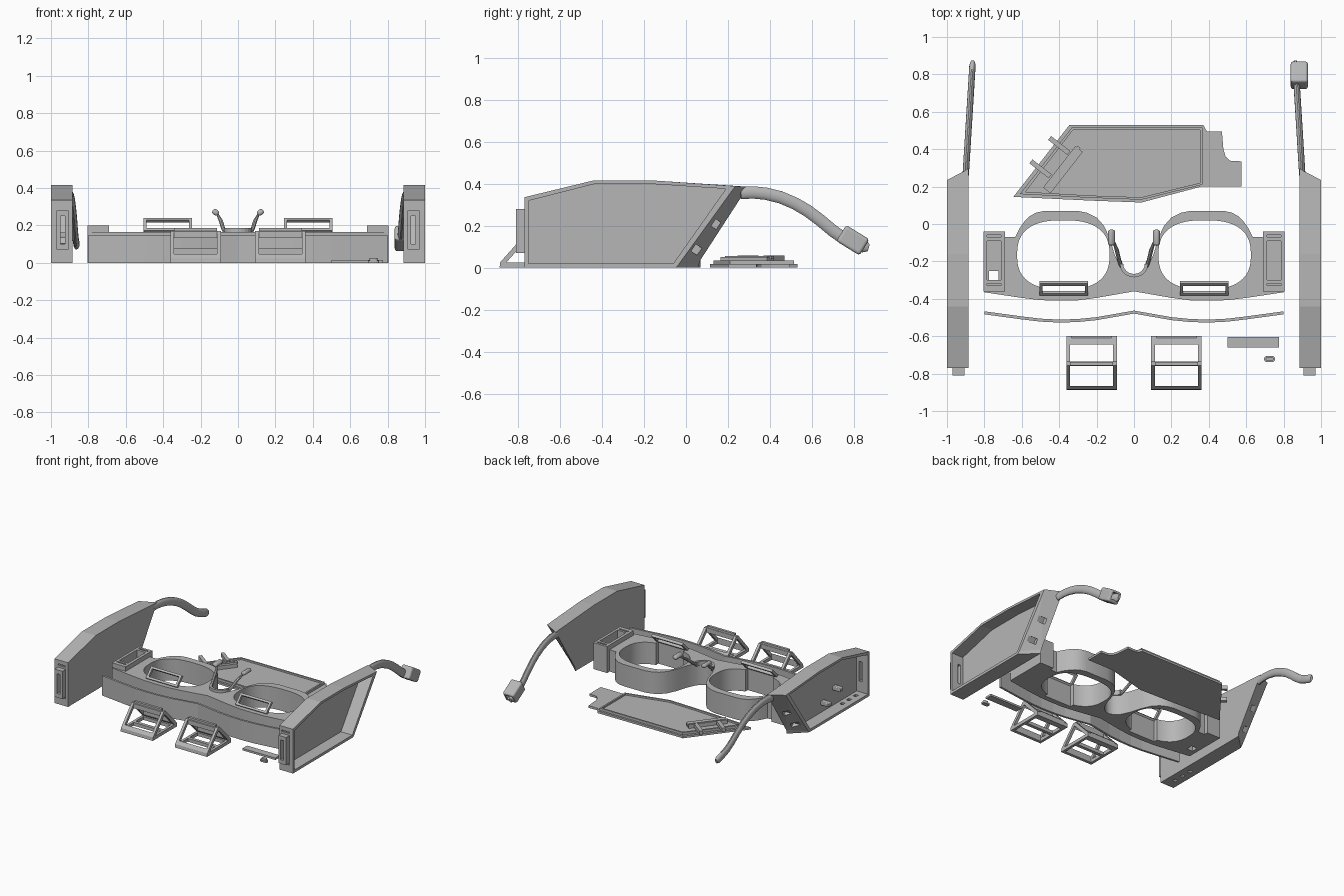
import bpy, bmesh, math
from mathutils import Vector, Matrix

if "Cube" in bpy.data.objects:
    bpy.data.objects.remove(bpy.data.objects["Cube"], do_unlink=True)

grey = bpy.data.materials.new("matte_grey")
grey.use_nodes = True
GREY = (0.47, 0.47, 0.47, 1)
grey.diffuse_color = GREY
grey.node_tree.nodes["Principled BSDF"].inputs["Base Color"].default_value = GREY


def finish(name, bm):
    bmesh.ops.recalc_face_normals(bm, faces=bm.faces[:])
    me = bpy.data.meshes.new(name)
    bm.to_mesh(me)
    bm.free()
    me.materials.append(grey)
    ob = bpy.data.objects.new(name, me)
    bpy.context.collection.objects.link(ob)
    return ob


def loft(name, rings):
    """Skin a list of equal-length point rings and cap both ends."""
    bm = bmesh.new()
    rows = [[bm.verts.new(p) for p in ring] for ring in rings]
    n = len(rows[0])
    for a, b in zip(rows, rows[1:]):
        for i in range(n):
            bm.faces.new((a[i], a[(i + 1) % n], b[(i + 1) % n], b[i]))
    bm.faces.new(rows[0])
    bm.faces.new(rows[-1])
    return finish(name, bm)


def slab(name, pts, low, high):
    return loft(name, [[(x, y, z) for x, y in pts] for z in (low, high)])


def side_slab(name, pts, x0, x1, other=None):
    return loft(name, [[(x0, y, z) for y, z in pts],
                       [(x1, y, z) for y, z in (other or pts)]])


def box(name, x, y, z, turn=None, bevel=0):
    """Box from (min, max) ranges, optionally turned about its centre."""
    lo, hi = Vector((x[0], y[0], z[0])), Vector((x[1], y[1], z[1]))
    bm = bmesh.new()
    bmesh.ops.create_cube(bm, size=1)
    bmesh.ops.scale(bm, vec=hi - lo, verts=bm.verts)
    if bevel:
        bmesh.ops.bevel(bm, geom=bm.edges[:], offset=bevel, segments=3,
                        profile=0.5, affect='EDGES')
    if turn:
        bmesh.ops.transform(bm, matrix=Matrix.Rotation(turn[0], 4, turn[1]), verts=bm.verts)
    bmesh.ops.translate(bm, vec=(lo + hi) / 2, verts=bm.verts)
    return finish(name, bm)


def cut(ob, *cutters):
    """Subtract cutters, bake the result and remove the cutters."""
    for c in cutters:
        c.hide_render = True
        mod = ob.modifiers.new("cut", 'BOOLEAN')
        mod.operation, mod.solver, mod.object = 'DIFFERENCE', 'EXACT', c
    deps = bpy.context.evaluated_depsgraph_get()
    me = bpy.data.meshes.new_from_object(ob.evaluated_get(deps))
    ob.modifiers.clear()
    ob.data = me
    for c in cutters:
        bpy.data.objects.remove(c, do_unlink=True)
    return ob


def mirrored(ob, name):
    me = ob.data.copy()
    me.transform(Matrix.Diagonal((-1, 1, 1, 1)))
    me.flip_normals()
    new = bpy.data.objects.new(name, me)
    bpy.context.collection.objects.link(new)
    return new


def tube(name, path, wide, tall, sides=14):
    """Sweep an ellipse along a path lying mostly in y and z."""
    pts = [Vector(p) for p in path]
    rings = []
    for i, p in enumerate(pts):
        t = (pts[min(i + 1, len(pts) - 1)] - pts[max(i - 1, 0)]).normalized()
        side = Vector((1, 0, 0))
        side = (side - t * side.dot(t)).normalized()
        up = side.cross(t)
        k = 0.6 if i == len(pts) - 1 else 1
        rings.append([p + side * wide * k * math.cos(a) + up * tall * k * math.sin(a)
                      for a in (math.tau * j / sides for j in range(sides))])
    return smooth(loft(name, rings))


def smooth(ob):
    bpy.ops.object.select_all(action='DESELECT')
    ob.select_set(True)
    bpy.context.view_layer.objects.active = ob
    bpy.ops.object.shade_smooth_by_angle(angle=math.radians(40))
    return ob


# Side arms: open trays with a slanted rear wall and a hollow front plug
top = [(-.77, 0), (-.77, .335), (-.44, .415), (-.16, .415)]
arm = side_slab("left_arm", top + [(.235, .388), (-.035, .015), (-.05, 0)], 1, .885,
                top + [(.295, .385), (.065, .03), (.06, 0)])
cavity = side_slab("cavity", [(-.75, .02), (-.75, .318), (-.437, .398), (-.16, .398),
                              (.19, .375), (-.06, .02)], 1.02, .905)
holes = [box("hole", (.92, 1.02), (y - .017, y + .017), (z - .02, z + .02), (-.6, 'X'))
         for y, z in ((.145, .205), (.05, .085))]
slots = [box("slot", (.905, .97), (-.78, -.762), (z, z + .01)) for z in (.055, .295)]
port = box("port", (.925, .95), (-.83, -.74), (.1, .25))
cut(arm, cavity, port, *holes, *slots)
plug = cut(box("left_arm_plug", (.905, .97), (-.81, -.765), (.07, .28)),
           box("port", (.925, .95), (-.83, -.74), (.1, .25)))
right_arm = mirrored(arm, "right_arm")
mirrored(plug, "right_arm_plug")
cut(right_arm, *[box("hole", (-.955, -.93), (y, y + .03), (-.02, .03))
                 for y in (-.7, -.62, -.54)])
for y, z in ((-.48, .15), (-.34, .09)):
    box("right_arm_boss", (-.97, -.9), (y - .02, y + .02), (z - .015, z + .015), bevel=.006)

# Curved ear pieces, the left one with a hollow end block
path = [(.26, .355), (.32, .358), (.38, .352), (.45, .335), (.52, .305), (.58, .27),
        (.64, .225), (.7, .175), (.75, .14), (.8, .118), (.85, .1), (.87, .094)]
ear = tube("left_ear_piece", [(.9 - .062 * (y - .26), y, z) for y, z in path], .017, .03)
mirrored(ear, "right_ear_piece")
tilt = (-.55, 'X')
tip = box("left_tip_block", (.838, .93), (.73, .86), (.085, .175), tilt, .014)
cut(tip, box("hole", (.858, .91), (.79, .9), (.08, .13), tilt))

# Front frame: half outline mirrored, with rounded lens openings
half = [(.2, -.395), (.3, -.408), (.4, -.41), (.5, -.407), (.6, -.395), (.8, -.365),
        (.8, -.34), (.7, -.34), (.7, -.07), (.635, -.07), (.61, -.02), (.585, .015),
        (.56, .04), (.525, .06), (.48, .07), (.3, .07), (.25, .06), (.2, .035), (.16, -.01),
        (.128, -.08), (.105, -.16), (.075, -.225), (.04, -.262)]
outline = [(0, -.36)] + half + [(0, -.275)] + [(-x, y) for x, y in reversed(half)]
frame = slab("front_frame", outline, 0, .165)


def rounded(v):
    return math.copysign(abs(v) ** .78, v)


cutters = []
for s in (-1, 1):
    ring = [(s * .378 + .247 * rounded(math.cos(a)), -.165 + .185 * rounded(math.sin(a)))
            for a in (math.tau * i / 56 for i in range(56))]
    cutters.append(slab("lens_hole", ring, -.1, .3))
    cutters.append(box("notch", (s * .375 - .115, s * .375 + .115), (-.368, -.3), (-.1, .3)))
cut(frame, *cutters)
smooth(frame)

# Hinge sockets at the ends of the frame
for s, label in ((1, "left"), (-1, "right")):
    xs = lambda a, b: tuple(sorted((s * a, s * b)))
    socket = box(label + "_hinge_socket", xs(.69, .805), (-.36, -.04), (0, .2))
    cuts = [box("pocket", xs(.712, .785), (-.3, -.09), (.06, .3))]
    cuts += [box("slit", xs(.71, .787), (y, y + .012), (.15, .3)) for y in (-.33, -.07)]
    if s < 0:
        cuts.append(box("wire_hole", (-.775, -.725), (-.3, -.25), (-.1, .1)))
    cut(socket, *cuts)

    # Tilted display ring on the frame
    ring = box(label + "_display_ring", xs(.245, .505), (-.39, -.298), (.19, .21), (.8, 'X'))
    cut(ring, box("gap", xs(.262, .488), (-.374, -.314), (.1, .3), (.8, 'X')))

    # Nose pad on a bent stalk
    tube(label + "_nose_stalk", [(s * .068, -.225, .16), (s * .08, -.19, .185),
                                 (s * .092, -.14, .225), (s * .11, -.09, .26)], .011, .011, 8)
    pad = box(label + "_nose_pad", xs(.102, .138), (-.115, -.03), (.255, .285),
              (-s * .6, 'Y'), .012)
    smooth(pad)

    # Triangular display hood, open on every side
    mid = s * .227
    hood = side_slab(label + "_display_hood", [(-.888, 0), (-.885, .025), (-.757, .17),
                     (-.735, .17), (-.6, .03), (-.6, 0)], mid - .135, mid + .135)
    cut(hood, side_slab("gap", [(-.855, .025), (-.75, .143), (-.743, .143), (-.63, .025)],
                        mid - .2, mid + .2),
        box("gap", (mid - .115, mid + .115), (-.865, -.76), (-.1, .3)),
        box("gap", (mid - .115, mid + .115), (-.735, -.645), (-.1, .3)))
    box(label + "_hood_lip", (mid - .115, mid + .115), (-.757, -.738), (.16, .185))
    box(label + "_hood_foot", (mid - .108, mid + .108), (-.62, -.6), (0, .04))

# Nose bridge saddle
arc = [math.pi * (1 + i / 12) for i in range(13)]
saddle = [(r * math.cos(a), -.215 + (r - .005) * math.sin(a))
          for r, row in ((.075, arc), (.057, arc[::-1])) for a in row]
slab("nose_bridge", saddle, .15, .185)

# Separate front cover following the curve of the frame
wave = [(.8, -.467), (.6, -.494), (.5, -.506), (.4, -.511), (.3, -.508), (.2, -.498)]
line = wave + [(0, -.463)] + [(-x, y) for x, y in reversed(wave)]
slab("front_cover", line + [(x, y - .016) for x, y in reversed(line)], 0, .15)

# Flat arm cover with a raised lip and a cable clip
plate = [(-.645, .145), (-.345, .53), (.37, .53), (.39, .495), (.47, .495), (.478, .4),
         (.49, .36), (.515, .338), (.575, .335), (.575, .2), (.36, .2), (.04, .115),
         (-.23, .125)]
slab("arm_cover", plate, 0, .016)
lip = slab("arm_cover_lip", [(-.61, .16), (-.333, .515), (.365, .515), (.365, .21),
                             (.04, .13), (-.23, .14)], .01, .034)
cut(lip, slab("inside", [(-.58, .172), (-.326, .503), (.353, .503), (.353, .22),
                         (.04, .143), (-.23, .152)], .022, .1))
turn = (math.atan2(.385, .3), 'Z')
box("clip_bar", (-.52, -.24), (.265, .315), (.015, .05), turn)
box("clip_rail", (-.52, -.24), (.292, .312), (.04, .054), turn)
for x, y in ((-.5, .295), (-.4, .42)):
    box("clip_prong", (x - .013, x + .013), (y - .065, y + .065), (.03, .058), turn)

# Loose small parts
box("cover_strip", (.5, .775), (-.66, -.605), (0, .015))
pill = [(.725 + (.013 if math.cos(a) > 0 else -.013) + .017 * math.cos(a),
         -.722 + .017 * math.sin(a)) for a in (math.tau * (i + .5) / 16 for i in range(16))]
slab("button", pill, 0, .012)
slab("button_cap", [(.725 + (x - .725) * .7, -.722 + (y + .722) * .7) for x, y in pill], .01, .025)
